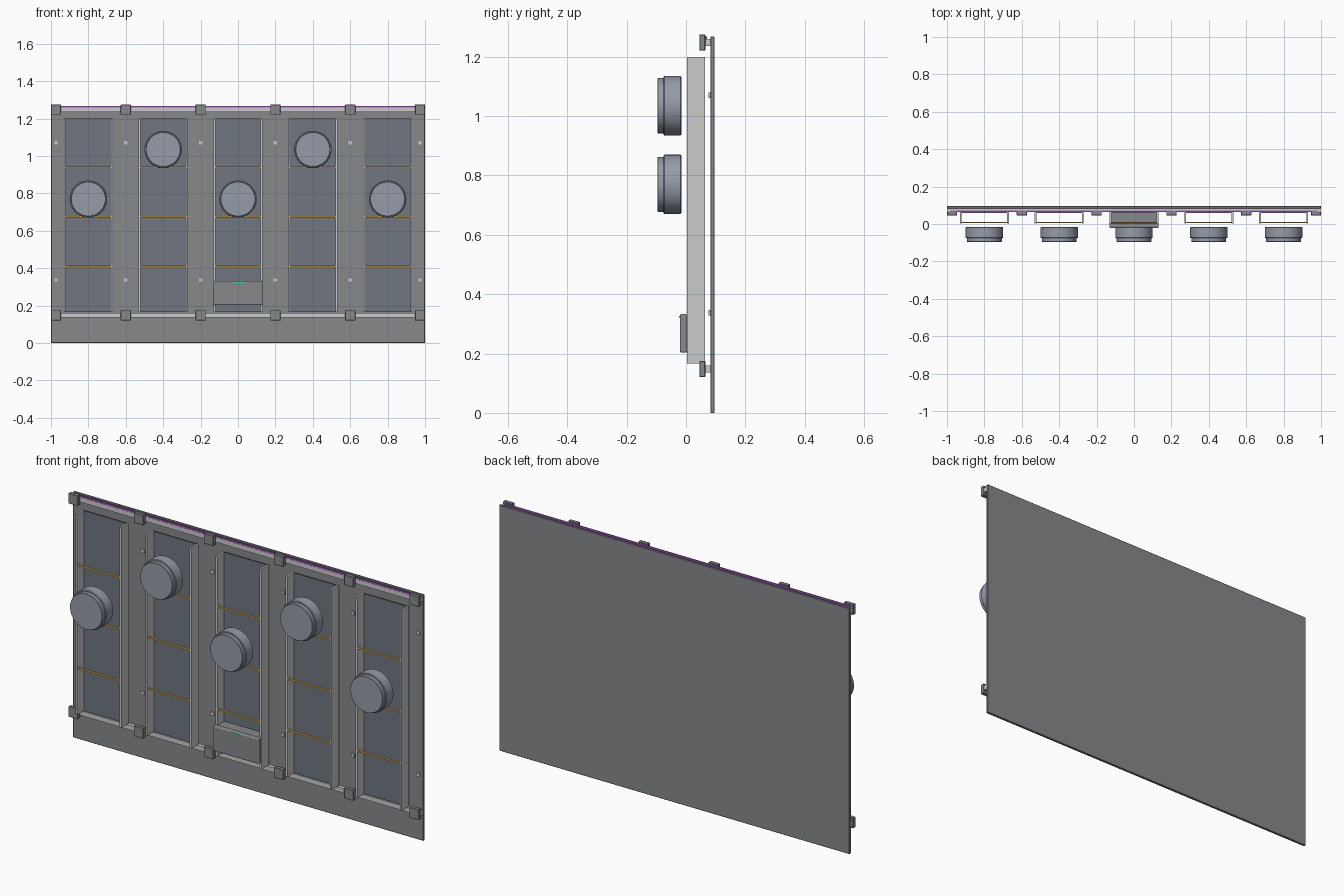
import bpy, bmesh, math
from mathutils import Matrix

if "Cube" in bpy.data.objects:
    bpy.data.objects.remove(bpy.data.objects["Cube"])


def material(name, r, g, b):
    m = bpy.data.materials.new(name)
    m.diffuse_color = (r, g, b, 1)
    m.use_nodes = True
    m.node_tree.nodes["Principled BSDF"].inputs["Base Color"].default_value = m.diffuse_color
    return m


DARK = material("dark_grey", 0.24, 0.25, 0.26)
BLUE = material("slate_blue", 0.16, 0.18, 0.22)
STEEL = material("blue_steel", 0.30, 0.33, 0.39)
AMBER = material("amber", 0.85, 0.50, 0.08)
VIOLET = material("violet", 0.45, 0.12, 0.65)
GREEN = material("green", 0.05, 0.65, 0.40)


def finish(name, bm, mat=None, bevel=0.0, segments=1):
    mesh = bpy.data.meshes.new(name)
    bm.to_mesh(mesh)
    bm.free()
    ob = bpy.data.objects.new(name, mesh)
    bpy.context.collection.objects.link(ob)
    if mat:
        mesh.materials.append(mat)
    if bevel:
        mod = ob.modifiers.new("bevel", "BEVEL")
        mod.width, mod.segments = bevel, segments
    return ob


def box(name, x, y, z, mat=None, bevel=0.0, segments=1):
    """Box given by its (min, max) range on each axis."""
    bm = bmesh.new()
    bmesh.ops.create_cube(bm, size=1)
    for v in bm.verts:
        v.co = [r[0] + (c + 0.5) * (r[1] - r[0]) for r, c in zip((x, y, z), v.co)]
    return finish(name, bm, mat, bevel, segments)


def around(c, half):
    return (c - half, c + half)


def lathe(name, x, z, profile, mat, sides=48):
    """Spin (radius, y) points about an axis parallel to y."""
    bm = bmesh.new()
    verts = [bm.verts.new((r, y, 0)) for r, y in profile]
    edges = [bm.edges.new(p) for p in zip(verts, verts[1:])]
    bmesh.ops.spin(bm, geom=verts + edges, cent=(0, 0, 0), axis=(0, 1, 0),
                   angle=math.tau, steps=sides, use_duplicate=False)
    bmesh.ops.remove_doubles(bm, verts=bm.verts, dist=1e-5)
    bmesh.ops.recalc_face_normals(bm, faces=bm.faces)
    bmesh.ops.transform(bm, matrix=Matrix.Translation((x, 0, z)), verts=bm.verts)
    ob = finish(name, bm, mat)
    bpy.ops.object.select_all(action='DESELECT')
    ob.select_set(True)
    bpy.context.view_layer.objects.active = ob
    bpy.ops.object.shade_smooth_by_angle(angle=math.radians(35))


# Backing panel
box("back_panel", (-1, 1), (0.083, 0.096), (0, 1.268), DARK, 0.002)

# Horizontal rails with their clamps, and the glowing strip above the top one
CLAMP_X = (-0.973, -0.6, -0.2, 0.2, 0.6, 0.973)
for level, zc in (("lower", 0.148), ("upper", 1.248)):
    box(level + "_rail", (-0.998, 0.998), (0.064, 0.083), around(zc, 0.012))
    for x in CLAMP_X:
        box(level + "_clamp", around(x, 0.027), (0.045, 0.065), around(zc, 0.027), DARK, 0.002)
box("light_strip", (-0.985, 0.985), (0.065, 0.071), (1.260, 1.268), VIOLET)

# Fixing studs on the panel
for x in CLAMP_X:
    for z in (0.337, 1.07):
        box("stud", around(x, 0.009), (0.076, 0.084), around(z, 0.009))

# Five bays: side walls, recessed backing, dividers and a round unit in front
DISC = [(0, -0.016), (0.097, -0.016), (0.100, -0.019), (0.100, -0.073),
        (0.097, -0.076), (0.093, -0.076), (0.093, -0.094), (0.091, -0.096), (0, -0.096)]
for i in range(5):
    xc = -0.8 + 0.4 * i
    for side in (-1, 1):
        box("bay_wall", around(xc + side * 0.126, 0.005), (0.004, 0.064), (0.167, 1.2))
    box("bay_backing", around(xc, 0.122), (0.059, 0.064), (0.167, 1.2), BLUE)
    for z in (0.41, 0.675, 0.94):
        box("bay_divider", around(xc, 0.126), (0.005, 0.011), around(z, 0.004), AMBER)
    lathe("round_unit", xc, 0.77 if i % 2 == 0 else 1.035, DISC, STEEL)

# Control box in the middle bay
box("control_box_body", (-0.12, 0.12), (0, 0.06), (0.21, 0.328), DARK)
box("control_box_front", (-0.132, 0.132), (-0.021, 0.0035), (0.203, 0.333), DARK, 0.006, 3)
box("status_light", (-0.03, 0.03), (-0.023, -0.019), (0.322, 0.327), GREEN)
